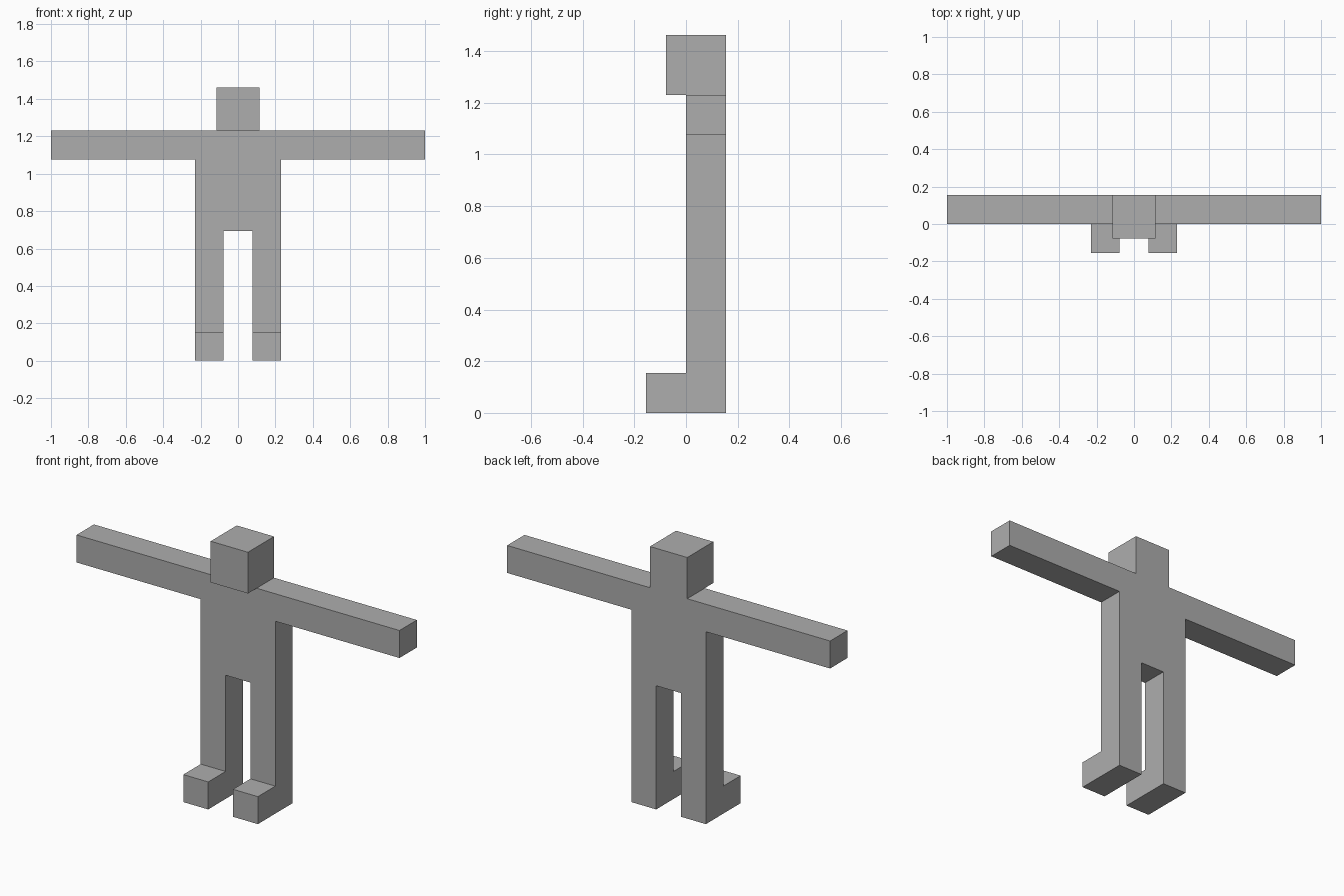
import bpy
import bmesh
from mathutils import Vector

cube = bpy.data.objects.get("Cube")
if cube:
    bpy.data.objects.remove(cube, do_unlink=True)

U = 1 / 13  # one block unit: the arm span is 26 units

grey = bpy.data.materials.new("plain grey")
grey.use_nodes = True
colour = (0.42, 0.42, 0.42, 1)
grey.diffuse_color = colour
grey.node_tree.nodes["Principled BSDF"].inputs["Base Color"].default_value = colour


def prism(name, outline, front, back):
    """Solid made from a front outline (x, z), running from front to back in y."""
    bm = bmesh.new()
    near = [bm.verts.new(Vector((x, front, z)) * U) for x, z in outline]
    far = [bm.verts.new(Vector((x, back, z)) * U) for x, z in outline]
    bm.faces.new(near)
    bm.faces.new(far[::-1])
    for i in range(len(outline)):
        bm.faces.new((near[i - 1], far[i - 1], far[i], near[i]))
    bmesh.ops.recalc_face_normals(bm, faces=bm.faces)
    mesh = bpy.data.meshes.new(name)
    bm.to_mesh(mesh)
    bm.free()
    mesh.materials.append(grey)
    obj = bpy.data.objects.new(name, mesh)
    bpy.context.collection.objects.link(obj)
    return obj


def rectangle(x0, x1, z0, z1):
    return [(x0, z0), (x1, z0), (x1, z1), (x0, z1)]


# Torso, arms and legs: one slab, half outline mirrored across x
half = [(1, 9), (1, 0), (3, 0), (3, 14), (13, 14), (13, 16)]
prism("body", half + [(-x, z) for x, z in reversed(half)], 0, 2)

# Head, overhanging the chest at the front
prism("head", rectangle(-1.5, 1.5, 16, 19), -1, 2)

# Feet, reaching forward from the legs
prism("left_foot", rectangle(1, 3, 0, 2), -2, 0)
prism("right_foot", rectangle(-3, -1, 0, 2), -2, 0)
